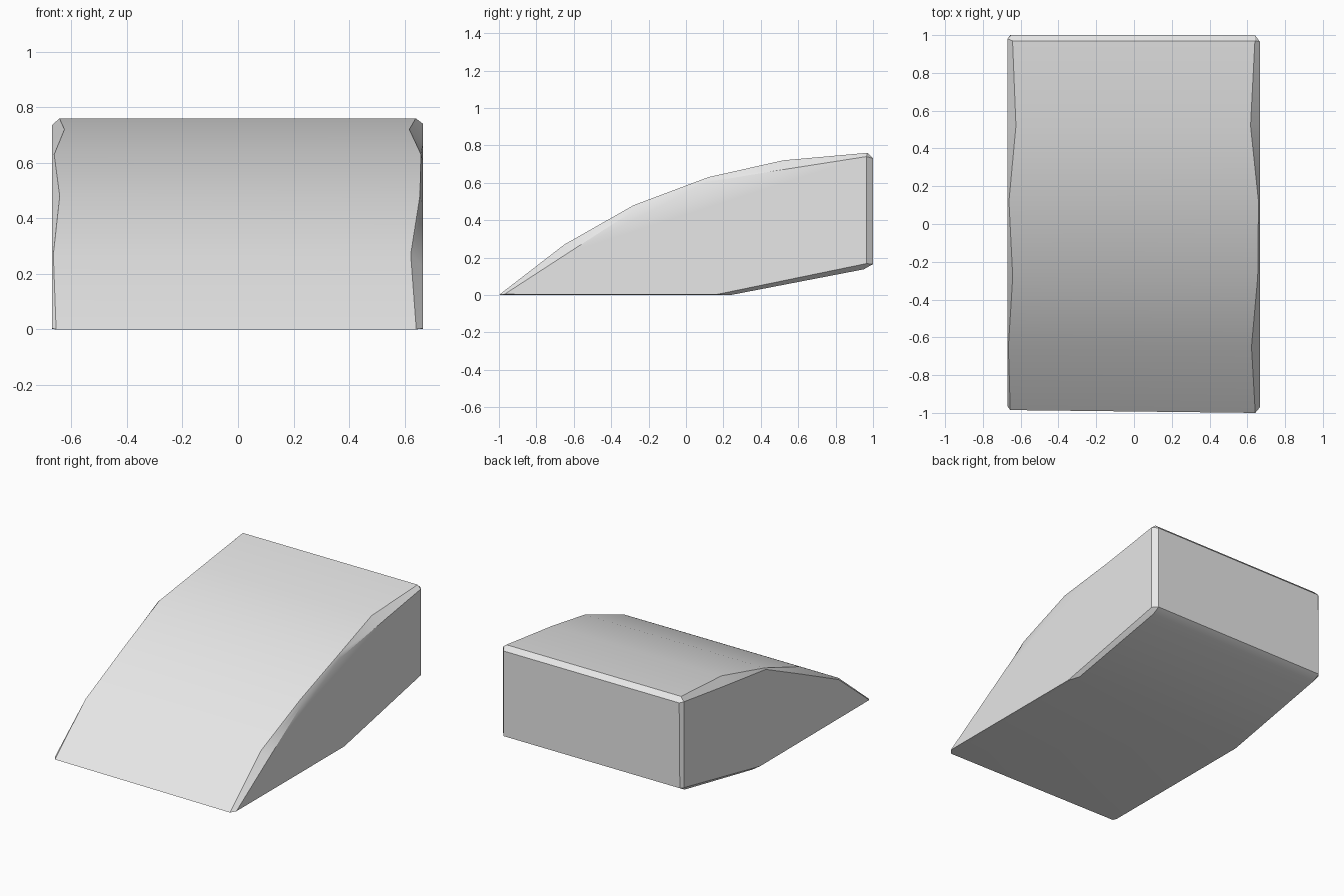
import bpy, bmesh, math

cube = bpy.data.objects.get("Cube")
if cube:
    bpy.data.objects.remove(cube)

grey = bpy.data.materials.new("stone grey")
grey.use_nodes = True
colour = (0.8, 0.8, 0.8, 1)
grey.diffuse_color = colour
bsdf = next(n for n in grey.node_tree.nodes if n.type == 'BSDF_PRINCIPLED')
bsdf.inputs["Base Color"].default_value = colour

# Main outline (y, z): curved top from the front tip, then back and underside
profile = [(-1, 0), (-0.65, 0.27), (-0.28, 0.48), (0.12, 0.63), (0.52, 0.72),
           (0.97, 0.76), (1, 0.73), (1, 0.165), (0.95, 0.137), (0.24, 0)]

# Outlines of the two side faces, reached by uneven chipped chamfers
right_side = [(-0.97, 0.004), (-0.63, 0.225), (-0.29, 0.445), (0.12, 0.605),
              (0.53, 0.672), (0.965, 0.74), (0.965, 0.74), (0.965, 0.168),
              (0.965, 0.168), (0.16, 0.002)]
left_side = [(-0.965, 0.004), (-0.645, 0.262), (-0.27, 0.44), (0.12, 0.622),
             (0.54, 0.675), (0.98, 0.735), (0.98, 0.735), (0.98, 0.165),
             (0.98, 0.165), (0.18, 0.002)]
right_chip = [0.025, 0.045, 0.012, 0.008, 0.05, 0.027, 0.027, 0.027, 0.027, 0.025]
left_chip = [0.015, 0.005, 0.028, 0.008, 0.045, 0.027, 0.02, 0.015, 0.015, 0.012]

bm = bmesh.new()


def ring(points, xs):
    return [bm.verts.new((x, y, z)) for x, (y, z) in zip(xs, points)]


def bridge(a, b):
    for i in range(len(a)):
        j = (i + 1) % len(a)
        bm.faces.new((a[i], a[j], b[j], b[i]))


n = len(profile)
left_profile = [(-0.985, 0)] + profile[1:]
rings = [ring(left_side, [-0.67] * n),
         ring(left_profile, [-0.67 + c for c in left_chip]),
         ring(profile, [0.667 - c for c in right_chip]),
         ring(right_side, [0.667] * n)]
for a, b in zip(rings, rings[1:]):
    bridge(a, b)
bm.faces.new(rings[0])
bm.faces.new(rings[-1])
bmesh.ops.remove_doubles(bm, verts=bm.verts, dist=0.0005)
bmesh.ops.recalc_face_normals(bm, faces=bm.faces)

mesh = bpy.data.meshes.new("ramp_block")
bm.to_mesh(mesh)
bm.free()
mesh.materials.append(grey)
block = bpy.data.objects.new("ramp_block", mesh)
bpy.context.collection.objects.link(block)

# Soft shading along the curve, crisp chamfers
bpy.ops.object.select_all(action='DESELECT')
block.select_set(True)
bpy.context.view_layer.objects.active = block
bpy.ops.object.shade_smooth_by_angle(angle=math.radians(30))
